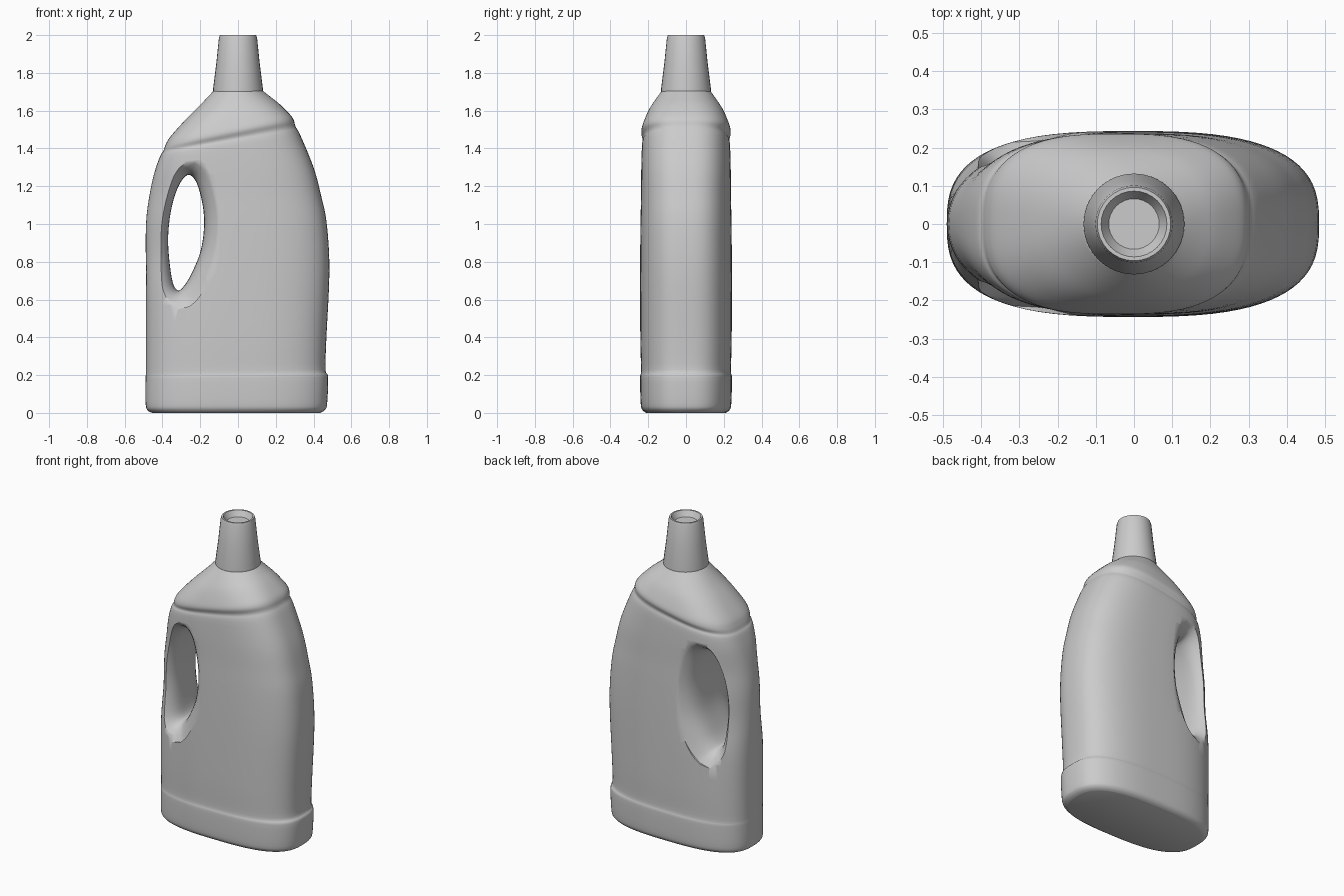
import bpy, bmesh
from math import sin, cos, pi, exp, copysign
from mathutils import Vector

if "Cube" in bpy.data.objects:
    bpy.data.objects.remove(bpy.data.objects["Cube"], do_unlink=True)

# Single plastic colour
plastic = bpy.data.materials.new("light grey plastic")
plastic.use_nodes = True
grey = (0.6, 0.6, 0.6, 1)
plastic.diffuse_color = grey
plastic.node_tree.nodes["Principled BSDF"].inputs["Base Color"].default_value = grey


def loft(name, rings):
    """Skin a list of closed rings and cap both ends."""
    bm = bmesh.new()
    loops = [[bm.verts.new(p) for p in ring] for ring in rings]
    for low, high in zip(loops, loops[1:]):
        for i in range(len(low)):
            j = (i + 1) % len(low)
            bm.faces.new((low[i], low[j], high[j], high[i]))
    bm.faces.new(loops[0][::-1])
    bm.faces.new(loops[-1])
    bmesh.ops.recalc_face_normals(bm, faces=bm.faces)
    mesh = bpy.data.meshes.new(name)
    bm.to_mesh(mesh)
    bm.free()
    mesh.materials.append(plastic)
    obj = bpy.data.objects.new(name, mesh)
    bpy.context.collection.objects.link(obj)
    return obj


def smooth(obj, angle):
    bpy.ops.object.select_all(action="DESELECT")
    obj.select_set(True)
    bpy.context.view_layer.objects.active = obj
    bpy.ops.object.shade_smooth_by_angle(angle=angle)


def spline(points, steps, closed=False):
    """Catmull-Rom curve through tuples of any length."""
    n = len(points)
    pick = (lambda i: points[i % n]) if closed else (lambda i: points[max(0, min(n - 1, i))])
    out = []
    for i in range(n if closed else n - 1):
        for s in range(steps):
            t = s / steps
            out.append(tuple(
                b + t / 2 * (c - a + t * (2*a - 5*b + 4*c - d + t * (3*b - a - 3*c + d)))
                for a, b, c, d in zip(pick(i - 1), pick(i), pick(i + 1), pick(i + 2))))
    return out if closed else out + [points[-1]]


# Body sections: left x, left z, right x, right z, half depth
sections = [
    (-.455, 0, .435, 0, .21), (-.48, .015, .46, .015, .23),
    (-.489, .05, .472, .05, .24), (-.489, .18, .477, .19, .243),
    (-.488, .22, .463, .23, .238), (-.488, .4, .468, .4, .242),
    (-.488, .75, .484, .75, .243), (-.487, 1, .47, 1, .241),
    (-.469, 1.15, .44, 1.15, .238), (-.443, 1.27, .40, 1.3, .237),
    (-.412, 1.36, .33, 1.47, .233), (-.396, 1.385, .305, 1.515, .226),
    (-.385, 1.415, .295, 1.55, .236), (-.36, 1.46, .275, 1.58, .228),
    (-.28, 1.55, .22, 1.635, .2), (-.2, 1.63, .17, 1.675, .165),
    (-.125, 1.71, .125, 1.71, .125),
]
SIDES = 80
rings = []
for xl, zl, xr, zr, depth in spline(sections, 4):
    mid, half = (xl + xr) / 2, (xr - xl) / 2
    top = min(1, max(0, (zl - 1.45) / .25))
    n_right = 2.8 - .8 * top
    n_left = n_right - .6 * exp(-((zl - 1) / .28) ** 4)
    ring = []
    for i in range(SIDES):
        c, s = cos(2 * pi * i / SIDES), sin(2 * pi * i / SIDES)
        p = 2 / (n_right if c > 0 else n_left)
        u = copysign(abs(c) ** p, c)
        ring.append((mid + half * u, depth * copysign(abs(s) ** p, s),
                     zl + (zr - zl) * (u + 1) / 2))
    rings.append(ring)
body = loft("bottle_body", rings)

# Flared grip opening, cut through the body
outline = spline([(-.322, .65), (-.35, .71), (-.37, .9), (-.355, 1.07), (-.315, 1.2),
                  (-.265, 1.26), (-.22, 1.22), (-.187, 1.1), (-.18, .98), (-.2, .85),
                  (-.25, .73), (-.292, .665)], 4, closed=True)
count = len(outline)


def opening(f, flat=None):
    ring = []
    for i, (x, z) in enumerate(outline):
        a, b = outline[i - 1], outline[(i + 1) % count]
        out = Vector((b[1] - a[1], a[0] - b[0])).normalized() * -.065 * f ** 4
        if (Vector((x + .28, z - .95)).dot(out)) < 0:
            out = -out
        surface = .24 * (1 - abs(x / .487) ** 2.2) ** (1 / 2.2)
        ring.append((x + out.x, f * surface if flat is None else flat, z + out.y))
    return ring


levels = [k / 9 for k in range(-10, 11)]
cutter = loft("grip_cutter", [opening(levels[0], -.4)] + [opening(f) for f in levels]
              + [opening(levels[-1], .4)])
cutter.hide_render = True
cut = body.modifiers.new("grip_opening", "BOOLEAN")
cut.operation, cut.solver, cut.object = "DIFFERENCE", "EXACT", cutter
bpy.context.view_layer.objects.active = body
bpy.ops.object.modifier_apply(modifier=cut.name)
bpy.data.objects.remove(cutter, do_unlink=True)
smooth(body, .9)

# Tapered cap with a shallow recess in its top
profile = [(.11, 1.69), (.132, 1.7), (.132, 1.715), (.115, 1.85), (.101, 1.985),
           (.096, 2), (.086, 2), (.078, 1.985), (.066, 1.965)]
cap = loft("bottle_cap", [[(r * cos(2 * pi * i / 32), r * sin(2 * pi * i / 32), z)
                           for i in range(32)] for r, z in profile])
smooth(cap, .7)
